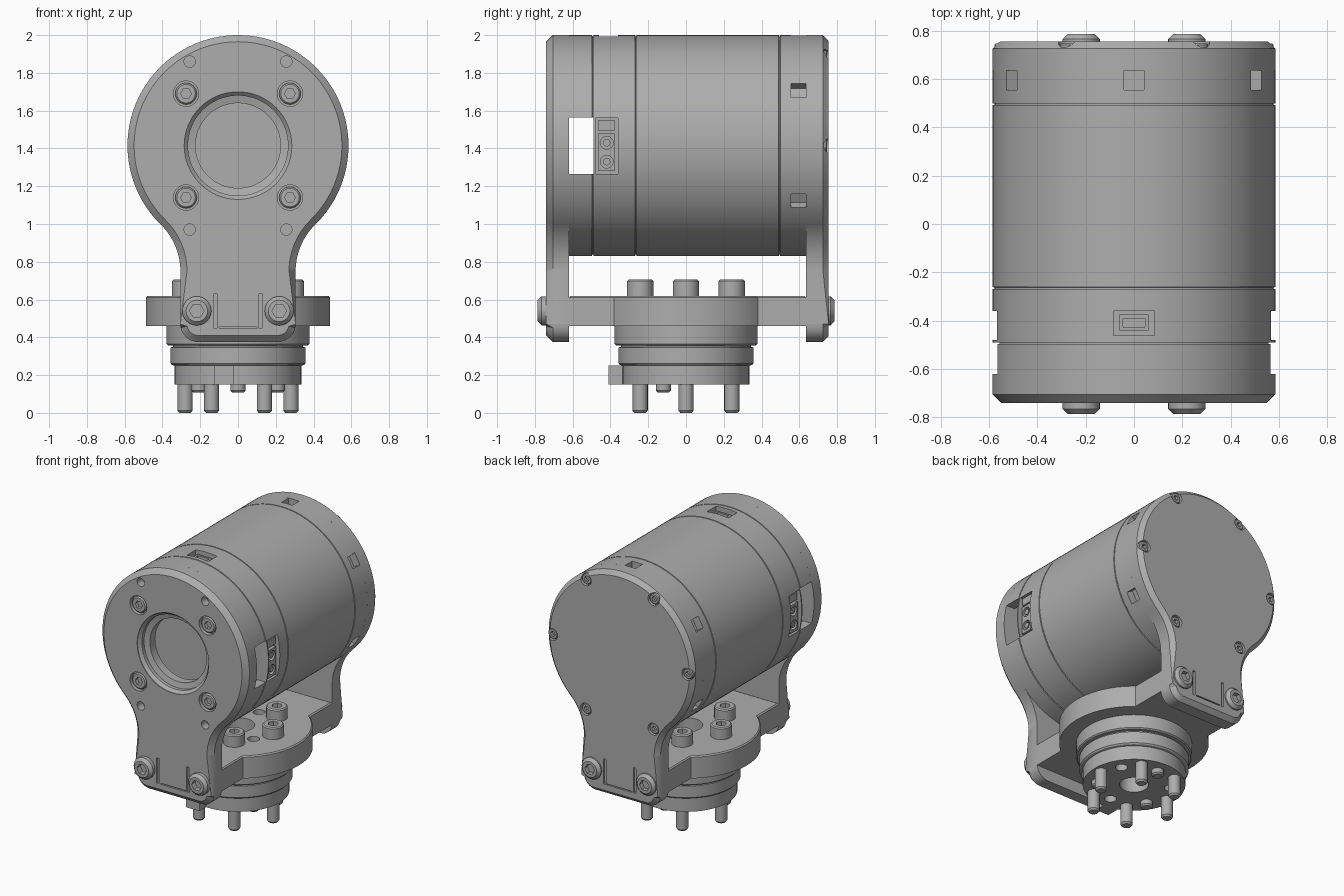
import bpy, bmesh
from math import sin, cos, pi, radians, atan2, hypot
from mathutils import Matrix, Vector

old = bpy.data.objects.get("Cube")
if old:
    bpy.data.objects.remove(old, do_unlink=True)

grey = bpy.data.materials.new("machined_grey")
grey.use_nodes = True
GREY = (0.42, 0.42, 0.42, 1)
grey.diffuse_color = GREY
grey.node_tree.nodes["Principled BSDF"].inputs["Base Color"].default_value = GREY

AXIS_Z = 1.415          # height of the motor axis
R = 0.585               # motor radius
TURN = {"up": Matrix(), "down": Matrix.Rotation(pi, 4, "X"),
        "front": Matrix.Rotation(pi / 2, 4, "X"), "back": Matrix.Rotation(-pi / 2, 4, "X"),
        "left": Matrix.Rotation(pi / 2, 4, "Y"), "right": Matrix.Rotation(-pi / 2, 4, "Y")}
parts = []


def finish(name, bm, matrix=Matrix()):
    bmesh.ops.remove_doubles(bm, verts=bm.verts, dist=1e-5)
    bmesh.ops.transform(bm, matrix=matrix, verts=bm.verts)
    bmesh.ops.recalc_face_normals(bm, faces=bm.faces)
    mesh = bpy.data.meshes.new(name)
    bm.to_mesh(mesh)
    bm.free()
    mesh.materials.append(grey)
    obj = bpy.data.objects.new(name, mesh)
    bpy.context.collection.objects.link(obj)
    parts.append(obj)
    return obj


def lathe(name, profile, loc=(0, 0, 0), facing="up", seg=32):
    """Revolve (radius, height) points; a third entry makes that ring hexagonal."""
    bm = bmesh.new()
    rings = []
    for r, h, *hexed in profile:
        ring = []
        for i in range(seg):
            a = 2 * pi * i / seg
            k = cos(pi / 6) / cos(a % (pi / 3) - pi / 6) if hexed else 1
            ring.append(bm.verts.new((r * k * cos(a), r * k * sin(a), h)))
        rings.append(ring)
    for a, b in zip(rings, rings[1:]):
        for i in range(seg):
            j = (i + 1) % seg
            bm.faces.new((a[i], a[j], b[j], b[i]))
    return finish(name, bm, Matrix.Translation(loc) @ TURN[facing])


def rod(name, r, h0, h1, loc, facing="up", seg=32):
    return lathe(name, [(0, h0), (r, h0), (r, h1), (0, h1)], loc, facing, seg)


def box(name, lo, hi):
    bm = bmesh.new()
    bmesh.ops.create_cube(bm, size=1)
    lo, hi = Vector(lo), Vector(hi)
    m = Matrix.Translation((lo + hi) / 2) @ Matrix.Diagonal((*(hi - lo), 1))
    return finish(name, bm, m)


def extrude(name, outline, depth, matrix=Matrix(), chamfer=0):
    """Extrude a 2D outline along +z, optionally chamfering the far rim."""
    bm = bmesh.new()
    face = bm.faces.new([bm.verts.new((x, y, 0)) for x, y in outline])
    out = bmesh.ops.extrude_face_region(bm, geom=[face])["geom"]
    top = [g for g in out if isinstance(g, bmesh.types.BMVert)]
    bmesh.ops.translate(bm, vec=(0, 0, depth), verts=top)
    if chamfer:
        rim = [e for e in bm.edges if all(v.co.z > depth / 2 for v in e.verts)]
        bmesh.ops.bevel(bm, geom=rim, offset=chamfer, segments=1, affect="EDGES")
    return finish(name, bm, matrix)


def cut(obj, *cutters):
    for c in cutters:
        mod = obj.modifiers.new("cut", "BOOLEAN")
        mod.operation, mod.solver, mod.object = "DIFFERENCE", "EXACT", c
        with bpy.context.temp_override(object=obj, active_object=obj):
            bpy.ops.object.modifier_apply(modifier=mod.name)
        parts.remove(c)
        bpy.data.objects.remove(c, do_unlink=True)


def arc(cx, cy, r, a0, a1, n):
    return [(cx + r * cos(radians(a0 + (a1 - a0) * i / n)),
             cy + r * sin(radians(a0 + (a1 - a0) * i / n))) for i in range(n + 1)]


def screw(name, r, h, loc, facing, edge=0.012, pit=0.5):
    """Screw head with a hexagon socket."""
    p = r * pit
    return lathe(name, [(0, -0.03), (r, -0.03), (r, h - edge), (r - edge, h), (p, h),
                        (p, h, 1), (p, h - 0.04, 1), (0, h - 0.04)], loc, facing, 24)


# Motor housing with a hollow front shell and thin seams
def seam(y):
    return [(R, y - 0.004), (R - 0.008, y - 0.003), (R - 0.008, y + 0.003), (R, y + 0.004)]


housing = lathe("motor_housing", [(0, -0.487), (0.52, -0.487), (0.52, -0.62), (R, -0.62)]
                + seam(-0.493) + seam(-0.265) + seam(0.495)
                + [(R, 0.637), (0.42, 0.637), (0.40, 0.60), (0, 0.60)],
                (0, 0, AXIS_Z), "back", 96)
cut(housing, box("window", (-0.7, -0.64, 1.265), (0.7, -0.49, 1.565)))
for s in (-1, 1):
    cut(housing, box("port", (s * 0.59 - 0.07, -0.48, 1.265), (s * 0.59 + 0.07, -0.36, 1.56)))
cut(housing, box("top_port", (-0.085, -0.46, 1.92), (0.085, -0.36, 2.1)))
for i in range(6):
    slot = box("notch", (-0.042, 0.555, 0.53), (0.042, 0.638, 0.7))
    slot.data.transform(Matrix.Translation((0, 0, AXIS_Z)) @ Matrix.Rotation(i * pi / 3, 4, "Y"))
    cut(housing, slot)

# Connectors sitting in the ports
for s, side in ((1, "left"), (-1, "right")):
    block = box(side + "_connector", (s * 0.535 - 0.03, -0.465, 1.28), (s * 0.535 + 0.03, -0.375, 1.48))
    for z in (1.33, 1.43):
        cut(block, rod("socket", 0.034, -0.03, 0.1, (s * 0.55, -0.42, z), side, 20))
        rod(side + "_connector_pin", 0.02, -0.04, 0.012, (s * 0.55, -0.42, z), side, 12)
    box(side + "_signal_connector", (s * 0.53 - 0.03, -0.465, 1.495), (s * 0.53 + 0.03, -0.375, 1.548))
top_block = box("top_connector", (-0.06, -0.44, 1.9), (0.06, -0.375, 1.975))
cut(top_block, box("gap", (-0.045, -0.425, 1.95), (0.045, -0.39, 2.0)))

# Output rotor with five hexagonal pockets and a centre bore
ROTOR = (0, 0.60, AXIS_Z)
rotor = lathe("output_rotor", [(0, -0.01), (0.36, -0.01), (0.36, 0.03), (0.335, 0.035),
                               (0.335, 0.06), (0.325, 0.07), (0, 0.07)], ROTOR, "back", 80)
cut(rotor, rod("bore", 0.095, 0.005, 0.2, ROTOR, "back"))
for i in range(5):
    a = radians(-28 + 72 * i)
    cut(rotor, rod("pocket", 0.085, 0.01, 0.2, (0.195 * cos(a), 0.60, AXIS_Z + 0.195 * sin(a)), "back", 6))
    for d in (-0.3, 0.3):
        b = a + pi / 5 + d
        spot = (0.29 * cos(b), 0.66, AXIS_Z + 0.29 * sin(b))
        screw("rotor_screw", 0.032, 0.022, spot, "back", 0.005)

# Teardrop end plates: round head, filleted neck, clipped foot
NECK, FILLET, NECK_Z = 0.305, 0.345, 0.75
t = -atan2(AXIS_Z - NECK_Z, NECK + FILLET) * 180 / pi
half = (arc(0, AXIS_Z, R, 90, t, 44) + arc(NECK + FILLET, NECK_Z, FILLET, 180 + t, 180, 14)
        + [(NECK, 0.47)] + arc(0.21, 0.47, 0.095, 0, -90, 8))
outline = half + [(-x, z) for x, z in reversed(half[1:])]
front_plate = extrude("front_plate", outline, 0.12, Matrix.Translation((0, -0.62, 0)) @ TURN["front"], 0.035)
back_plate = extrude("back_plate", outline, 0.12,
                     Matrix.Translation((0, 0.635, 0)) @ Matrix.Rotation(pi, 4, "Z") @ TURN["front"], 0.03)

# Stepped centre hole and screws of the front plate
cut(front_plate, lathe("bore", [(0, 0.55), (0.225, 0.55), (0.225, 0.68), (0.265, 0.69), (0.265, 0.715),
                                (0.285, 0.735), (0.285, 0.8), (0, 0.8)], (0, 0, AXIS_Z), "front", 64))
for x in (-0.275, 0.275):
    for z in (AXIS_Z - 0.275, AXIS_Z + 0.275):
        cut(front_plate, rod("sink", 0.067, -0.03, 0.1, (x, -0.74, z), "front"))
        screw("front_screw", 0.057, 0.0, (x, -0.735, z), "front", 0.008)
    for z in (0.97, 1.86):
        cut(front_plate, rod("hole", 0.03, -0.06, 0.1, (x * 0.93, -0.74, z), "front", 20))

# Large opening and rim screws of the back plate
opening = arc(0, 0, 0.485, -45, 225, 60) + arc(0, 0, 0.42, 225, 315, 24)
cut(back_plate, extrude("opening", opening, 0.4, Matrix.Translation((0, 0.9, AXIS_Z)) @ TURN["front"]))
for i in range(6):
    a = i * pi / 3
    spot = (0.538 * cos(a), 0.755, AXIS_Z + 0.538 * sin(a))
    cut(back_plate, rod("sink", 0.043, -0.03, 0.1, spot, "back", 24))
    screw("rim_screw", 0.038, -0.008, spot, "back", 0.006)

# Foot bolts and engraved frame on both plates
for plate, y, facing, s in ((front_plate, -0.74, "front", -1), (back_plate, 0.755, "back", 1)):
    for x in (-0.12, 0.12):
        cut(plate, box("groove", (x - 0.01, y - 0.015, 0.45), (x + 0.01, y + 0.015, 0.63)))
    for z in (0.452,):
        cut(plate, box("groove", (-0.1, y - 0.012, z - 0.004), (0.1, y + 0.012, z + 0.004)))
    for x in (-0.218, 0.218):
        h = 0.045 if s < 0 else 0.03
        screw("foot_bolt", 0.077, h, (x, y, 0.54), facing, 0.02)

# Base bridge joining the plates: disc with two arms
k = 180 / pi * atan2(0.38, NECK)
bridge_line = ([(NECK, -0.62)] + arc(0, 0, hypot(NECK, 0.38), -k, k, 40) + [(NECK, 0.635)]
               + [(-NECK, 0.635)] + arc(0, 0, hypot(NECK, 0.38), 180 - k, 180 + k, 40) + [(-NECK, -0.62)])
bridge = extrude("base_bridge", bridge_line, 0.16, Matrix.Translation((0, 0, 0.46)), 0.008)
cut(bridge, rod("hole", 0.11, 0.52, 0.8, (0, 0, 0)))

# Swivel hub under the bridge
hub = lathe("swivel_hub", [(0, 0.47), (0.378, 0.47), (0.378, 0.365), (0.37, 0.357), (0.345, 0.357),
                           (0.345, 0.35), (0.357, 0.345), (0.357, 0.262), (0.35, 0.254), (0.335, 0.25),
                           (0.335, 0.15), (0, 0.15)], seg=80)
cut(hub, rod("bore", 0.095, 0.0, 0.33, (0, 0, 0)))
box("hub_tab", (-0.125, -0.41, 0.15), (-0.02, -0.3, 0.25))

# Ring of bolts through bridge and hub, with dowels between them
for i in range(6):
    a = i * pi / 3
    x, y = 0.28 * cos(a), 0.28 * sin(a)
    screw("bridge_bolt", 0.07, 0.085, (x, y, 0.62), "up", 0.008)
    lathe("bolt_shank", [(0, 0.2), (0.04, 0.2), (0.04, 0.012), (0.03, 0), (0, 0)], (x, y, 0), seg=20)
    b = a + pi / 6
    x, y = 0.24 * cos(b), 0.24 * sin(b)
    if i % 2:
        lathe("dowel", [(0, 0.2), (0.04, 0.2), (0.04, 0.118), (0.03, 0.108), (0, 0.108)], (x, y, 0), seg=20)
        cut(bridge, rod("hole", 0.04, 0.56, 0.8, (x, y, 0), seg=20))
    else:
        cut(hub, rod("hole", 0.04, 0.05, 0.22, (x, y, 0), seg=20))

# Smooth the round surfaces, keep machined edges sharp
bpy.ops.object.select_all(action="DESELECT")
for obj in parts:
    obj.select_set(True)
bpy.context.view_layer.objects.active = housing
bpy.ops.object.shade_smooth_by_angle(angle=radians(28))
